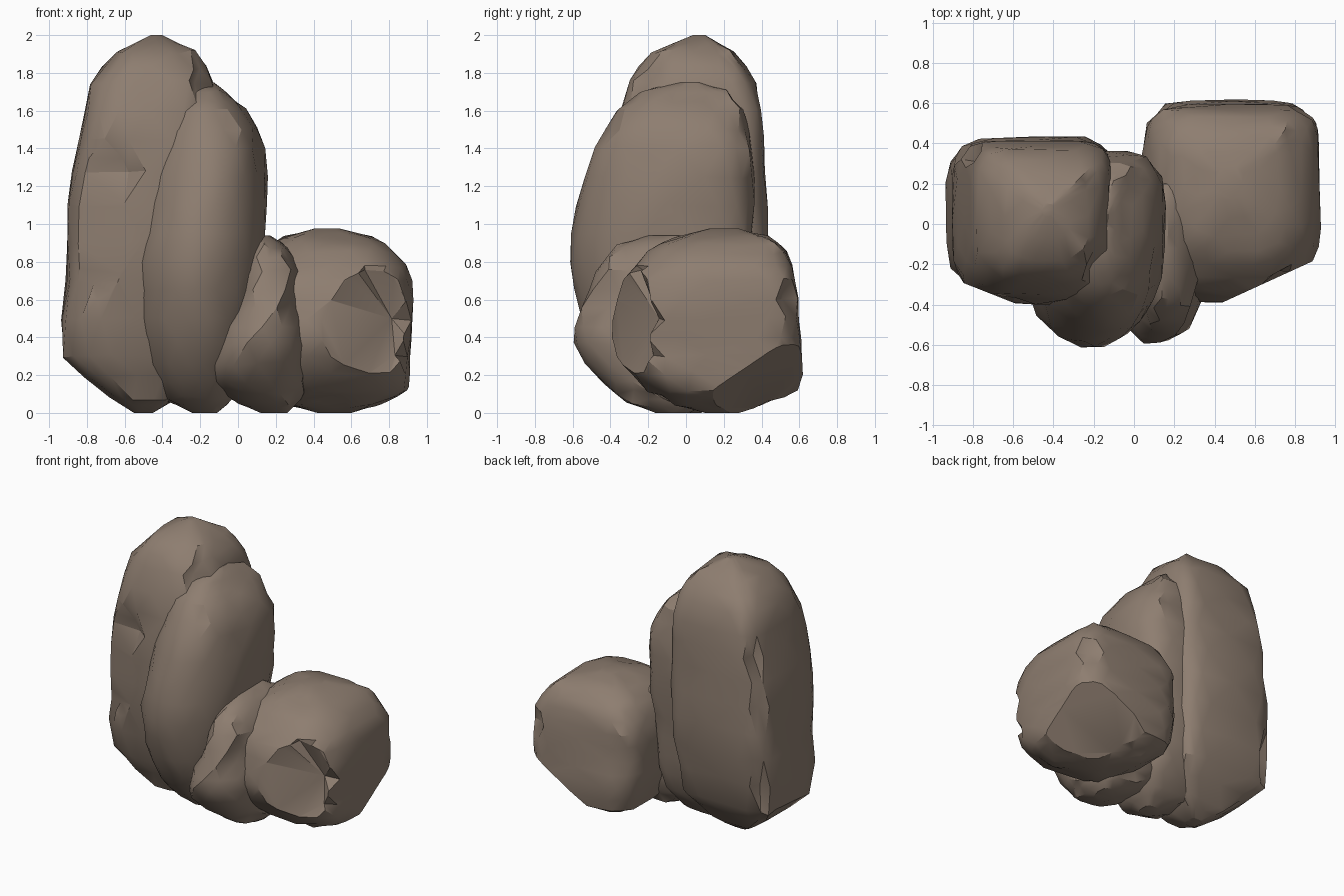
import bpy, bmesh, math, random
from mathutils import Vector

if "Cube" in bpy.data.objects:
    bpy.data.objects.remove(bpy.data.objects["Cube"])

stone = bpy.data.materials.new("brown stone")
stone.diffuse_color = (0.27, 0.207, 0.162, 1)
stone.use_nodes = True
stone.node_tree.nodes["Principled BSDF"].inputs["Base Color"].default_value = stone.diffuse_color


def spow(v, e):
    return math.copysign(abs(v) ** e, v)


def refine(rings):
    """Insert a smooth in-between ring in every gap."""
    out = [rings[0]]
    for k in range(len(rings) - 1):
        a, b = rings[k], rings[k + 1]
        if 0 < k < len(rings) - 2:
            p, q = rings[k - 1], rings[k + 2]
            mid = [(9 * (s + t) - u - v) / 16 for s, t, u, v in zip(a, b, p, q)]
            mid[0] = (a[0] + b[0]) / 2
        else:
            mid = [(s + t) / 2 for s, t in zip(a, b)]
        out += [tuple(mid), b]
    return out


def rock(name, rings, front, back, seed, dents, cuts=(), sides=18, jitter=0.013):
    """Loft rings (z, x0, x1, y0, y1) of superellipse section, cut and chip."""
    rnd = random.Random(seed)
    bm = bmesh.new()
    loops = []
    rings = refine(rings)
    for k, (z, x0, x1, y0, y1) in enumerate(rings):
        loop = []
        for i in range(sides):
            a = math.tau * (i + 0.5 * (k % 2)) / sides
            e = 2 / (back if math.sin(a) > 0 else front)
            x = (x0 + x1) / 2 + (x1 - x0) * 0.505 * spow(math.cos(a), e)
            y = (y0 + y1) / 2 + (y1 - y0) * 0.505 * spow(math.sin(a), e)
            j = jitter if 1 < k < len(rings) - 2 else 0.003
            x = min(max(x + rnd.uniform(-j, j), x0 - .003), x1 + .003)
            y = min(max(y + rnd.uniform(-j, j), y0 - .003), y1 + .003)
            if j > 0.01:
                z_here = z + rnd.uniform(-j, j)
            else:
                z_here = z
            loop.append(bm.verts.new((x, y, max(z_here, 0))))
        loops.append(loop)
    for k, (lo, hi) in enumerate(zip(loops, loops[1:])):
        for i in range(sides):
            n = (i + 1) % sides
            if k % 2 == 0:
                bm.faces.new((lo[i], lo[n], hi[i]))
                bm.faces.new((lo[n], hi[n], hi[i]))
            else:
                bm.faces.new((lo[i], lo[n], hi[n]))
                bm.faces.new((lo[i], hi[n], hi[i]))
    bm.faces.new(loops[0][::-1])
    bm.faces.new(loops[-1])
    # broken faces: slice a corner away and close it
    for point, normal in cuts:
        bmesh.ops.bisect_plane(bm, geom=bm.verts[:] + bm.edges[:] + bm.faces[:],
                               plane_co=point, plane_no=normal, clear_outer=True)
        bmesh.ops.holes_fill(bm, edges=[e for e in bm.edges if e.is_boundary])
    # chipped hollows: pull the nearest points towards the core
    r = rings[len(rings) // 2]
    for x, y, z, depth in dents:
        p = Vector((x, y, z))
        v = min(bm.verts, key=lambda q: (q.co - p).length)
        core = Vector(((r[1] + r[2]) / 2, (r[3] + r[4]) / 2, v.co.z))
        v.co += (core - v.co).normalized() * depth
    bmesh.ops.triangulate(bm, faces=[f for f in bm.faces if len(f.verts) > 4])
    bmesh.ops.recalc_face_normals(bm, faces=bm.faces)
    me = bpy.data.meshes.new(name)
    bm.to_mesh(me)
    bm.free()
    me.materials.append(stone)
    ob = bpy.data.objects.new(name, me)
    bpy.context.collection.objects.link(ob)
    bpy.ops.object.select_all(action='DESELECT')
    ob.select_set(True)
    bpy.context.view_layer.objects.active = ob
    bpy.ops.object.shade_smooth_by_angle(angle=math.radians(30))


# tall slab with flat side and back
rock("tall_boulder", [
    (0.0, -.55, -.45, -.03, .08), (.08, -.68, -.32, -.18, .20),
    (.30, -.925, -.17, -.30, .35), (.70, -.91, -.12, -.38, .42),
    (1.1, -.90, -.10, -.40, .43), (1.45, -.845, -.10, -.38, .41),
    (1.75, -.78, -.13, -.30, .37), (1.91, -.64, -.23, -.18, .25),
    (2.0, -.46, -.40, .04, .10)], 3, 5, 3,
    [(-.62, -.37, 1.2, .07), (-.66, -.36, 1.35, .05), (-.85, .4, 1.5, .07),
     (-.88, .4, .5, .07), (-.87, .4, 1.0, .03), (-.17, -.22, 1.75, .05),
     (-.72, -.33, .7, .04)],
    [((-.88, -.28, 1), (-.15, -.38, 0))])

# second boulder, bulging forward to a ridge
rock("leaning_boulder", [
    (0.0, -.24, -.11, -.12, .02), (.08, -.40, -.02, -.27, .15),
    (.25, -.50, .06, -.43, .27), (.50, -.54, .10, -.55, .32),
    (.80, -.55, .13, -.61, .34), (1.1, -.52, .15, -.58, .36),
    (1.4, -.45, .145, -.48, .35), (1.6, -.38, .04, -.37, .30),
    (1.70, -.30, -.06, -.24, .22), (1.75, -.22, -.13, -.06, .08)], 2, 4, 8,
    [(.12, -.2, 1.4, .04), (.1, -.25, 1.2, .03)])

# small wedge between the big ones
rock("small_boulder", [
    (0.0, .12, .26, -.16, .02), (.06, -.02, .33, -.32, .12),
    (.16, -.16, .36, -.45, .18), (.36, -.13, .36, -.595, .22),
    (.55, -.06, .36, -.55, .24), (.75, .0, .33, -.48, .24),
    (.88, .04, .27, -.37, .20), (.94, .08, .17, -.20, .10)], 2.1, 3, 5,
    [(.3, -.4, .55, .05), (.3, -.35, .7, .03)], sides=14)

# broad boulder with a flat outer side and broken corners
rock("broad_boulder", [
    (0.0, .42, .60, .10, .28), (.05, .24, .76, -.08, .44),
    (.12, .12, .90, -.20, .60), (.30, .06, .91, -.37, .61),
    (.50, .04, .92, -.385, .60), (.70, .05, .92, -.33, .58),
    (.85, .13, .84, -.20, .53), (.93, .24, .72, -.06, .43),
    (.975, .40, .54, .12, .28)], 2.8, 5, 11,
    [(.8, -.25, .5, .08), (.72, -.28, .72, .05), (.85, -.2, .3, .04),
     (.88, .55, .6, .05)],
    [((.92, .58, .42), (.164, .181, -.275)), ((.92, -.17, .4), (.215, -.47, 0))])
